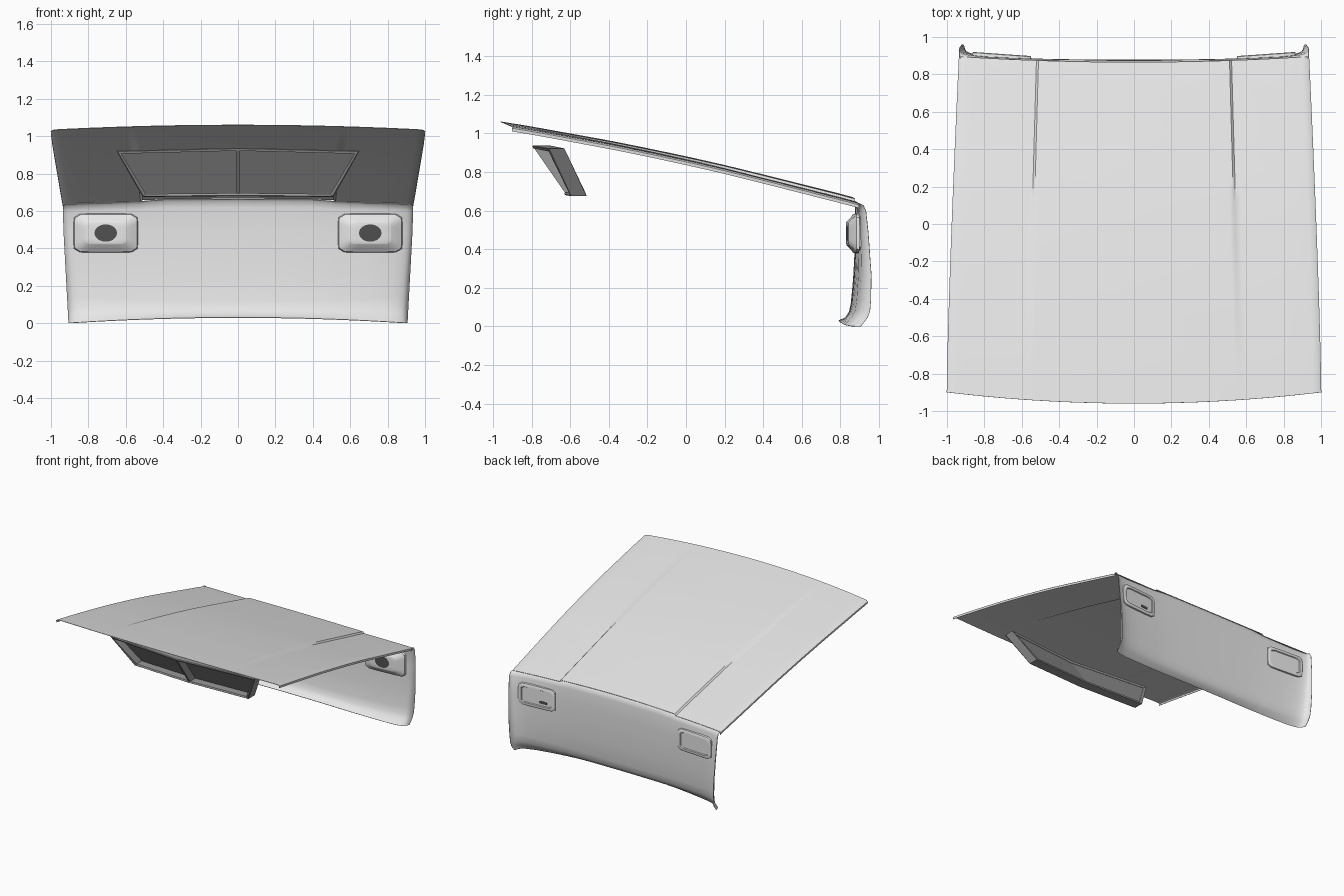
import bpy, bmesh, math

if "Cube" in bpy.data.objects:
    bpy.data.objects.remove(bpy.data.objects["Cube"])


def material(name, v):
    m = bpy.data.materials.new(name)
    m.diffuse_color = (v, v, v, 1)
    m.use_nodes = True
    m.node_tree.nodes["Principled BSDF"].inputs["Base Color"].default_value = m.diffuse_color
    return m


paint = material("light_grey_paint", 0.8)
vent_grey = material("mid_grey_vent", 0.32)
dark = material("dark_grey_lamp", 0.08)


def make(name, loops, close=False, cap=False, angle=30, thick=0, mat=paint):
    """Skin a list of equally long point rows."""
    bm = bmesh.new()
    rows = [[bm.verts.new(p) for p in r] for r in loops]
    n = len(rows[0])
    for a, b in zip(rows, rows[1:]):
        for i in range(n if close else n - 1):
            j = (i + 1) % n
            bm.faces.new((a[i], a[j], b[j], b[i]))
    if cap:
        bm.faces.new(rows[-1])
    bmesh.ops.recalc_face_normals(bm, faces=bm.faces)
    me = bpy.data.meshes.new(name)
    bm.to_mesh(me)
    bm.free()
    me.materials.append(mat)
    ob = bpy.data.objects.new(name, me)
    bpy.context.collection.objects.link(ob)
    bpy.ops.object.select_all(action='DESELECT')
    ob.select_set(True)
    bpy.context.view_layer.objects.active = ob
    if thick:
        m = ob.modifiers.new("thickness", "SOLIDIFY")
        m.thickness = thick
        m.offset = 0
        bpy.ops.object.modifier_apply(modifier=m.name)
    bpy.ops.object.shade_smooth_by_angle(angle=math.radians(angle))
    return ob


def interp(pts, t):
    for (a, u), (b, v) in zip(pts, pts[1:]):
        if t <= b:
            return u + (v - u) * (t - a) / (b - a)
    return pts[-1][1]


def mirrored(half):
    return [-s for s in reversed(half) if s > 0] + list(half)


# Hood: crowned sheet with a raised centre that fades towards the rear
crown = [(-0.96, 1.06), (-0.8, 1.034), (-0.6, 0.998), (-0.4, 0.962), (-0.2, 0.922),
         (0, 0.88), (0.2, 0.835), (0.4, 0.786), (0.6, 0.736), (0.8, 0.686), (0.87, 0.667)]
rows = []
N = 24
for k in range(N + 1):
    t = k / N
    edge = 1.0 - 0.065 * t ** 1.3              # half width
    crease = (0.56 - 0.05 * t) / edge          # crease position
    step = 0.012 * min(1, t * 1.4)
    half = [0, 0.15, 0.3, 0.42, crease - 0.02, crease, crease + 0.012, crease + 0.04,
            0.7, 0.8, 0.9, 0.96, 0.99, 1, 0.998]
    row = []
    for i, s in enumerate(half):
        y = -0.96 + 1.825 * t + s * s * (0.06 * (1 - t) + 0.03 * t)
        z = interp(crown, -0.96 + 1.828 * t) - 0.026 * s * s
        if i > 5:
            z -= step * (1 - 0.6 * (s - crease) / (1 - crease))
        if i == 12:
            z -= 0.002
        if i == 13:
            z -= 0.008
        if i == 14:
            z -= 0.024
        row.append((s * edge, y, z))
    rows.append([(-x, y, z) for x, y, z in reversed(row[1:])] + row)
make("hood", rows, angle=40, thick=0.003)

# Nose panel: blend of a centre profile and a flared end profile
centre = [(0.862, 0.664), (0.872, 0.652), (0.876, 0.62), (0.877, 0.5), (0.874, 0.38),
          (0.867, 0.25), (0.855, 0.12), (0.845, 0.075), (0.825, 0.045), (0.79, 0.03)]
end = [(0.895, 0.638), (0.918, 0.628), (0.932, 0.60), (0.945, 0.48), (0.952, 0.38),
       (0.96, 0.27), (0.958, 0.14), (0.953, 0.08), (0.94, 0.045), (0.905, 0.0)]
flare = [(0, 0), (0.3, 0.02), (0.5, 0.06), (0.7, 0.17), (0.85, 0.29), (0.9, 0.37),
         (0.95, 0.46), (0.98, 0.62), (0.994, 0.8), (1, 1)]
drop = [(0, 0), (0.5, 0.1), (0.55, 0.55), (0.9, 0.9), (1, 1)]
cols = mirrored([0, 0.15, 0.3, 0.42, 0.53, 0.56, 0.65, 0.75, 0.85, 0.9, 0.94, 0.965,
                 0.98, 0.99, 0.996, 1])
rows = []
for (cy, cz), (ey, ez) in zip(centre, end):
    row = []
    for s in cols:
        a = abs(s)
        w = interp(flare, a)
        h = interp(drop, a) if cz > 0.55 else a * a
        z = cz + (ez - cz) * h
        row.append((s * (0.905 + 0.03 * min(1, z / 0.55)), cy + (ey - cy) * w, z))
    rows.append(row)
make("nose_panel", rows, angle=50, thick=0.003)


def ring(side, hx, hz, y, power=9, n=32, cx=0.707, cz=0.482):
    """Rounded rectangle (high power) or ellipse (power 2) facing along y."""
    pts = []
    for i in range(n):
        a = 2 * math.pi * (i + 0.5) / n
        c, s = math.cos(a), math.sin(a)
        r = (abs(c) ** power + abs(s) ** power) ** (-1 / power)
        x = cx + hx * r * c
        pts.append((side * x, y + 0.07 * (x - 0.707), cz + hz * r * s))
    return pts


# Lamp buckets behind the nose, their dark openings, and frames outside
for side, word in ((-1, "left"), (1, "right")):
    make(word + "_lamp_bucket",
         [ring(side, 0.172, 0.104, 0.886), ring(side, 0.168, 0.1, 0.872),
          ring(side, 0.155, 0.088, 0.865), ring(side, 0.115, 0.062, 0.838),
          ring(side, 0.105, 0.055, 0.835), ring(side, 0.06, 0.046, 0.835, 2)], close=True)
    make(word + "_lamp_opening",
         [ring(side, 0.06, 0.046, 0.835, 2), ring(side, 0.03, 0.023, 0.835, 2)],
         close=True, cap=True, mat=dark)
    make(word + "_lamp_frame",
         [ring(side, 0.16, 0.09, 0.88), ring(side, 0.157, 0.087, 0.905),
          ring(side, 0.15, 0.08, 0.909), ring(side, 0.132, 0.064, 0.909),
          ring(side, 0.128, 0.06, 0.902), ring(side, 0.12, 0.053, 0.902)],
         close=True, cap=True)

# Dark slot in the lower part of the right lamp
make("right_lamp_slot", [ring(1, 0.034, 0.01, 0.9, cx=0.655, cz=0.448),
                         ring(1, 0.034, 0.01, 0.904, cx=0.655, cz=0.448)],
     close=True, cap=True, mat=dark)


# Vent under the rear of the hood: bowed trapezoid frame
def trapezoid(k, dy):
    top = [(-0.65 + 1.6 * k, -0.715, 0.922 - k), (0, -0.795, 0.938 - k),
           (0.65 - 1.6 * k, -0.715, 0.922 - k)]
    low = [(0.51 - 1.1 * k, -0.6, 0.675 + k), (0, -0.63, 0.68 + k),
           (-0.51 + 1.1 * k, -0.6, 0.675 + k)]
    return [(x, y + dy, z) for x, y, z in top + low]


make("vent_frame", [trapezoid(0.016, 0.08), trapezoid(0.016, 0.004), trapezoid(0.004, 0),
                    trapezoid(0, 0.006), trapezoid(0, 0.085), trapezoid(0.016, 0.08)],
     close=True, angle=20, mat=vent_grey)

# Vent back panels, one per side, set inside the frame
inner = trapezoid(0.014, 0.074)
make("vent_panels", [inner[:3], [inner[5], inner[4], inner[3]]], angle=5, thick=0.004,
     mat=vent_grey)

# Vent centre divider
f, b = trapezoid(0.01, 0.005), trapezoid(0.01, 0.075)
section = [f[1], f[4], b[4], b[1]]
make("vent_divider", [[(s, y, z) for x, y, z in section] for s in (-0.009, 0.009)],
     close=True, cap=True, angle=20, mat=vent_grey)
